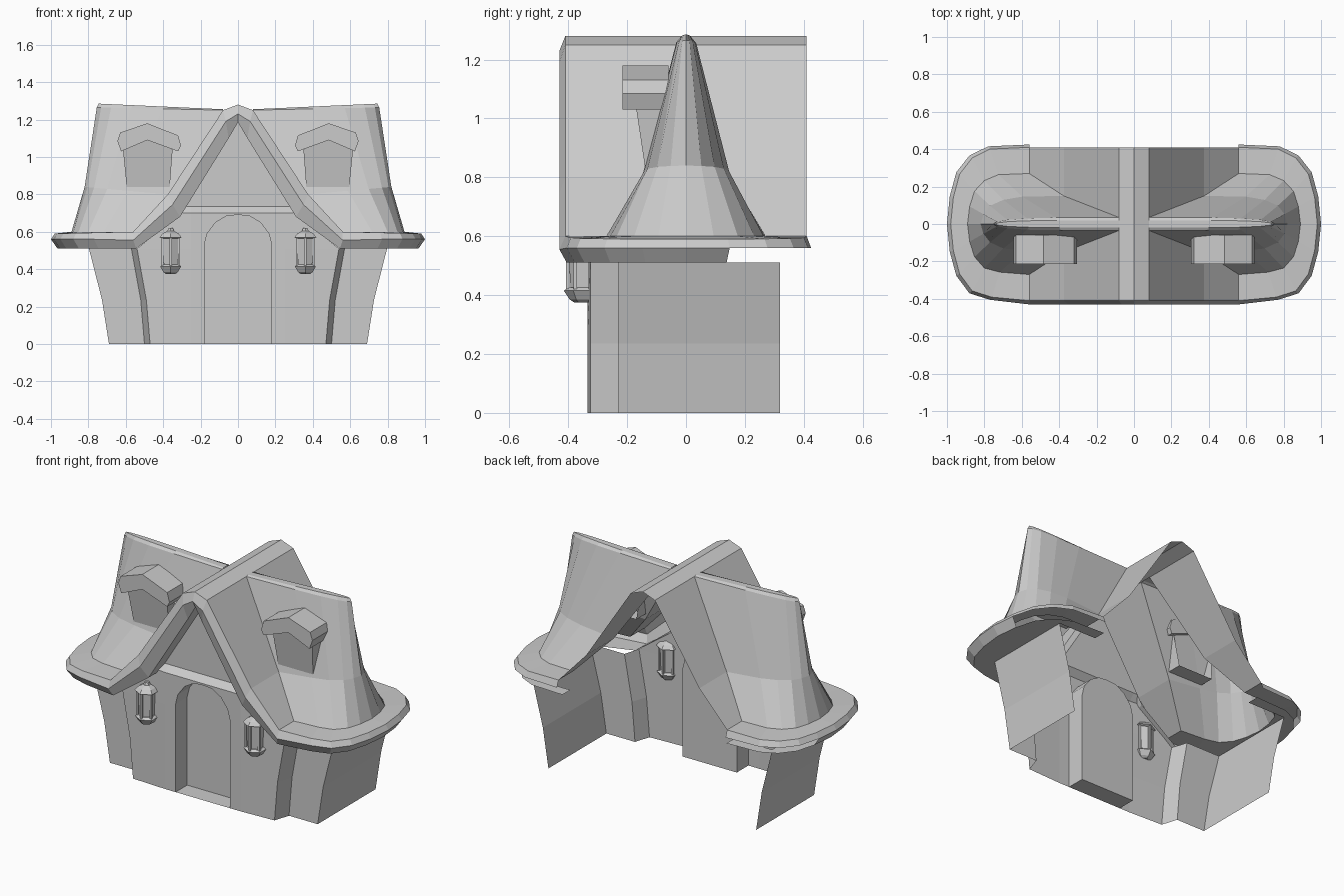
import bpy, bmesh, math
from mathutils import Matrix, Vector

cube = bpy.data.objects.get("Cube")
if cube:
    bpy.data.objects.remove(cube)

grey = bpy.data.materials.new("plain_grey")
grey.use_nodes = True
grey.diffuse_color = (0.6, 0.6, 0.6, 1)
grey.node_tree.nodes["Principled BSDF"].inputs["Base Color"].default_value = (0.6, 0.6, 0.6, 1)


def finish(name, bm):
    """Turn a right-half bmesh into a mirrored object."""
    bmesh.ops.remove_doubles(bm, verts=bm.verts, dist=0.0005)
    bmesh.ops.recalc_face_normals(bm, faces=bm.faces)
    mesh = bpy.data.meshes.new(name)
    bm.to_mesh(mesh)
    bm.free()
    mesh.materials.append(grey)
    ob = bpy.data.objects.new(name, mesh)
    bpy.context.collection.objects.link(ob)
    mod = ob.modifiers.new("mirror", 'MIRROR')
    mod.use_mirror_merge = True
    mod.merge_threshold = 0.0005
    return ob


def loft(bm, rings, closed=False, skip=None):
    """Bridge equal-length point rings with quads; skip(a, b) drops a quad."""
    rows = [[bm.verts.new(p) for p in ring] for ring in rings]
    n = len(rows[0])
    for r0, r1 in zip(rows, rows[1:]):
        for i in range(n if closed else n - 1):
            j = (i + 1) % n
            if not (skip and skip(r0[i].co, r0[j].co)):
                bm.faces.new((r0[i], r0[j], r1[j], r1[i]))
    return rows


def panel(bm, pts):
    bm.faces.new([bm.verts.new(p) for p in pts])


# Roof outlines: gable profile (x, z) and rounded eave path (x, y)
TOP = [(0, 1.28), (.08, 1.25), (.375, .80), (.56, .60)]
EDGE = [(0, 1.23), (.065, 1.19), (.35, .745), (.56, .555)]
LOW = [(0, 1.185), (.05, 1.10), (.31, .68), (.545, .51)]
EAVE = [(.56, -.43), (.77, -.41), (.88, -.375), (.95, -.28), (.985, -.15), (1, 0),
        (.985, .15), (.95, .28), (.88, .37), (.78, .42), (.56, .43)]


def eave_ring(x0, x1, half_y, z, rise=0):
    """Scaled copy of the eave path between x0 and x1."""
    ring = []
    for x, y in EAVE:
        t = (x - .56) / .44
        ring.append((x0 + t * (x1 - x0), y / .43 * half_y, z + rise * t))
    return ring


def gable(profile, y):
    return [(x, y, z) for x, z in profile]


# Main roof, split at the valleys so the side roofs open into it
bm = bmesh.new()
valley = [.035, .035, .15, .27]
for s in (-1, 1):
    loft(bm, [gable(TOP[1:], s * .41),
              [(x, s * v, z) for (x, z), v in zip(TOP, valley)][1:]])
loft(bm, [gable(TOP[:2], y) for y in (-.41, -.035, .035, .41)])
finish("main_roof", bm)

# Side roof with flared skirt and ridge cap
bm = bmesh.new()
rows = loft(bm, [eave_ring(.56, .98, .41, .60, -.01),
                 eave_ring(.56, .89, .27, .60),
                 eave_ring(.375, .82, .15, .80, .04),
                 eave_ring(.08, .755, .035, 1.25, .015),
                 eave_ring(.08, .745, .02, 1.255, .03)])
bm.faces.new(rows[-1])
finish("side_roof", bm)

# Bevelled fascia running along the gable and round the eaves
bm = bmesh.new()
top = gable(TOP, -.41) + eave_ring(.56, .98, .41, .60, -.01)[1:]
edge = gable(EDGE, -.43) + eave_ring(.56, 1, .425, .56)[1:]
low = gable(LOW, -.405) + eave_ring(.545, .965, .395, .51)[1:]
inner = gable(LOW, -.30) + [(min(x, .795), max(-.23, min(y, .32)), .51)
                            for x, y, z in low[len(LOW):]]
loft(bm, [top, edge])
loft(bm, [edge, low], skip=lambda a, b: max(a.y, b.y) > .2)
loft(bm, [low, inner])
finish("eave_trim", bm)

# Side walls, splayed outward toward the eaves, open at the back
bm = bmesh.new()
loft(bm, [[(f, -.325, z), (f + .03, -.23, z), (s, -.23, z), (s, .32, z)]
          for z, f, s in ((0, .47, .69), (.235, .49, .727), (.51, .54, .797))])
finish("side_wall", bm)

# Front wall around the arched doorway, ledge and recessed gable
arch = [(.18, 0), (.18, .53), (.165, .59), (.12, .65), (.06, .685), (0, .69)]
bm = bmesh.new()
panel(bm, [(x, -.335, z) for x, z in arch + [(0, .70), (.25, .70), (.25, 0)]])
loft(bm, [[(.25, -.335, z) for z in (0, .235, .51, .70)],
          [(.47, -.325, 0), (.49, -.325, .235), (.54, -.325, .51), (.30, -.33, .70)]])
loft(bm, [[(0, -.335, .70), (.25, -.335, .70), (.30, -.33, .70)],
          [(0, -.30, .735), (.25, -.30, .735), (.276, -.30, .735)]])
panel(bm, [(0, -.30, .735), (.276, -.30, .735), (.05, -.30, 1.10), (0, -.30, 1.185)])
finish("front_wall", bm)

# Recessed door
bm = bmesh.new()
outline = [(0, 0)] + arch
loft(bm, [[(x, y, z) for x, z in outline] for y in (-.335, -.225)])
panel(bm, [(x, -.225, z) for x, z in outline])
finish("door", bm)

# Dormer roof and window box
bm = bmesh.new()
cap = [(.305, 1.06), (.32, 1.115), (.485, 1.18), (.63, 1.13), (.645, 1.085),
       (.625, 1.03), (.485, 1.09), (.32, 1.03)]
rows = loft(bm, [[(x, y, z) for x, z in cap] for y in (-.215, -.06)], closed=True)
for row in rows:
    bm.faces.new(row)
finish("dormer_roof", bm)

bm = bmesh.new()
box = [(.365, -.14, .84), (.595, -.14, .84), (.615, -.17, 1.04),
       (.485, -.175, 1.10), (.35, -.17, 1.04)]
rows = loft(bm, [box, [(x, y + .09, z) for x, y, z in box]], closed=True)
bm.faces.new(rows[0])
finish("dormer_window", bm)


# Hexagonal wall lantern: turned base and cap, glass core, corner posts
def hexagon(r, z):
    return [(.36 + r * math.cos(math.radians(60 * i + 30)),
             -.35 + r * math.sin(math.radians(60 * i + 30)), z) for i in range(6)]


for name, profile in (
        ("lantern_base", ((.03, .375), (.045, .385), (.065, .415), (.05, .425))),
        ("lantern_glass", ((.042, .42), (.05, .57))),
        ("lantern_cap", ((.055, .565), (.068, .57), (.05, .59), (.02, .605), (.014, .62)))):
    bm = bmesh.new()
    rows = loft(bm, [hexagon(r, z) for r, z in profile], closed=True)
    bm.faces.new(rows[0])
    bm.faces.new(rows[-1])
    finish(name, bm)

bm = bmesh.new()
for a, b in zip(hexagon(.047, .42), hexagon(.055, .57)):
    mid = (Vector(a) + Vector(b)) / 2
    bmesh.ops.create_cube(bm, size=1, matrix=Matrix.Translation(mid)
                          @ Matrix.Diagonal((.012, .012, .15, 1)))
finish("lantern_posts", bm)
